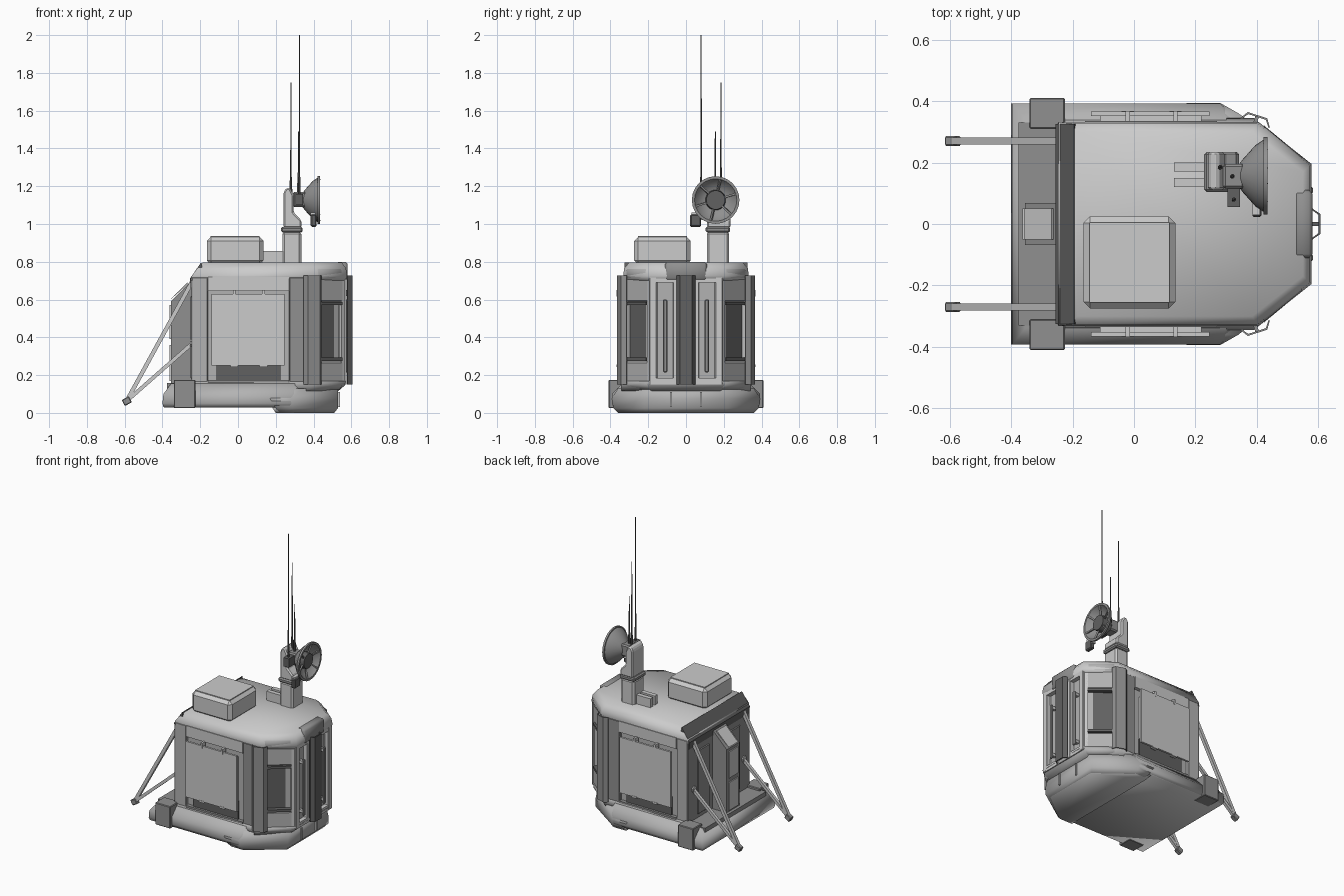
import bpy, bmesh, math
from mathutils import Vector, Matrix

if "Cube" in bpy.data.objects:
    bpy.data.objects.remove(bpy.data.objects["Cube"])

# Grey tones by part name; unlisted parts stay plain grey
TONES = {.12: ("nose_channel", "nose_center_strip", "window_glass", "window_sill", "sensor_box", "radio_box",
               "dish_hub", "antenna", "rear_roof_beam", "recess_floor"),
         .28: ("rear_corner_box", "corner_channel", "rear_wall", "side_front_post", "nose_cap", "mast_collar",
               "grab_handle", "rear_sill", "dish", "strut_foot", "rear_cabinet", "dark_rail"),
         .45: ("side_rear_post", "corner_upper_panel", "corner_lower_panel", "corner_brow", "corner_foot",
               "lower_skirt", "front_bumper", "hull", "base_sled"),
         1.0: ("belly_plate",)}


def finish(name, bm, bevel=0, smooth=0):
    """smooth: 0 flat, 1 by angle, 2 everywhere."""
    bmesh.ops.recalc_face_normals(bm, faces=bm.faces)
    for f in bm.faces:
        f.smooth = smooth == 2
    me = bpy.data.meshes.new(name)
    bm.to_mesh(me)
    bm.free()
    ob = bpy.data.objects.new(name, me)
    bpy.context.collection.objects.link(ob)
    for tone, keys in TONES.items():
        if name.startswith(keys):
            key = "grey_%d" % (tone * 100)
            mat = bpy.data.materials.get(key) or bpy.data.materials.new(key)
            mat.diffuse_color = (tone, tone, tone, 1)
            mat.use_nodes = True
            mat.node_tree.nodes["Principled BSDF"].inputs["Base Color"].default_value = mat.diffuse_color
            me.materials.append(mat)
            break
    if bevel:
        m = ob.modifiers.new("bevel", 'BEVEL')
        m.width, m.segments = bevel, 1
    if smooth == 1:
        bpy.context.view_layer.objects.active = ob
        ob.select_set(True)
        bpy.ops.object.shade_smooth_by_angle(angle=math.radians(35))
        ob.select_set(False)
    return ob


def loft(name, rings, bevel=0, smooth=0):
    """Closed skin through rings of equal point count."""
    bm = bmesh.new()
    vs = [[bm.verts.new(p) for p in r] for r in rings]
    n = len(vs[0])
    for a, b in zip(vs, vs[1:]):
        for i in range(n):
            j = (i + 1) % n
            bm.faces.new((a[i], a[j], b[j], b[i]))
    bm.faces.new(vs[0])
    bm.faces.new(vs[-1])
    return finish(name, bm, bevel, smooth)


def box(name, x, y, z, bevel=0, at=(0, 0), ang=0, smooth=0):
    """Box from ranges, optionally turned about z and moved to a point."""
    ring = lambda h: [(x[0], y[0], h), (x[1], y[0], h), (x[1], y[1], h), (x[0], y[1], h)]
    rot = Matrix.Rotation(ang, 3, 'Z')
    off = Vector((at[0], at[1], 0))
    return loft(name, [[rot @ Vector(p) + off for p in ring(h)] for h in z], bevel, smooth)


def prism_y(name, prof, y0, y1, bevel=0):
    return loft(name, [[(px, y, pz) for px, pz in prof] for y in (y0, y1)], bevel)


def rod(name, a, b, r, r2=None, n=8):
    a, b = Vector(a), Vector(b)
    q = (b - a).to_track_quat('Z', 'Y')
    ring = lambda c, rr: [c + q @ Vector((rr * math.cos(t), rr * math.sin(t), 0))
                          for t in (2 * math.pi * (i + .5) / n for i in range(n))]
    return loft(name, [ring(a, r), ring(b, r if r2 is None else r2)], smooth=1)


def plan(z, xr, yh, xc, xf, yf):
    """Hull outline: straight sides, chamfered front corners."""
    return [(xr, -yh, z), (xc, -yh, z), (xf, -yf, z), (xf, yf, z), (xc, yh, z), (xr, yh, z)]


# Base sled, front bumper, hull and roof
loft("base_sled", [plan(.032, -.395, .385, .27, .50, .20), plan(.05, -.40, .392, .28, .51, .20),
                   plan(.10, -.395, .392, .28, .51, .20), plan(.155, -.355, .34, .30, .51, .18)], smooth=2)
loft("front_bumper", [plan(.002, .22, .36, .30, .51, .20), plan(.025, .20, .385, .29, .53, .22),
                      plan(.075, .17, .394, .28, .53, .22), plan(.13, .23, .36, .34, .53, .20)], smooth=2)
loft("belly_plate_front", [plan(0, .20, .36, .295, .51, .195), plan(.03, .18, .38, .29, .52, .21)], smooth=2)
loft("belly_plate", [plan(.028, -.39, .38, .27, .50, .19), plan(.04, -.395, .386, .275, .505, .2)], smooth=2)
box("rear_sill", (-.375, -.24), (-.33, .33), (.13, .159))
loft("hull", [plan(.10, -.24, .31, .36, .52, .17), plan(.15, -.24, .31, .37, .545, .185),
              plan(.72, -.24, .31, .37, .545, .185)])
loft("lower_skirt", [plan(.115, -.24, .34, .37, .53, .18), plan(.145, -.245, .345, .39, .565, .19),
                     plan(.17, -.245, .33, .40, .575, .195)], smooth=2)
loft("roof", [plan(.70, -.25, .325, .40, .57, .19), plan(.725, -.245, .332, .405, .578, .195),
              plan(.765, -.215, .328, .40, .572, .19), plan(.797, -.185, .30, .385, .55, .17)], smooth=2)
box("nose_cap", (.52, .581), (-.11, .11), (.70, .80), .012, smooth=2)
prism_y("rear_roof_beam", [(-.25, .66), (-.255, .71), (-.195, .797), (-.19, .77), (-.23, .66)], -.325, .325)
for y in (-.08, .08):
    box("bumper_fin", (.51, .54), (y - .005, y + .005), (.03, .11))

# Both flanks
for s in (-1, 1):
    Y = lambda a, b: tuple(sorted((s * a, s * b)))
    box("side_rear_post", (-.245, -.16), Y(.30, .332), (.15, .72), .005)
    box("side_front_post", (.27, .38), Y(.30, .332), (.15, .72), .005)
    box("side_top_rail", (-.16, .27), Y(.30, .335), (.645, .72))
    box("dark_rail", (-.16, .27), Y(.30, .335), (.15, .175))
    box("recess_floor", (-.115, .225), Y(.305, .320), (.175, .30))
    box("side_panel", (-.14, .245), Y(.352, .366), (.25, .63))
    box("side_panel_backing", (-.11, .22), Y(.30, .353), (.28, .60))
    for x in (-.02, .135):
        box("panel_hinge", (x - .007, x + .007), Y(.33, .368), (.615, .65))
        box("panel_latch", (x - .02, x + .02), Y(.345, .368), (.243, .256))
    box("rear_corner_box", (-.34, -.225), Y(.31, .41), (.025, .175), .004)

    # Chamfered corner with window bay, local x is outward
    a, c = s * math.radians(50.5), (.481, s * .257)
    box("corner_upper_panel", (-.06, .004), (-.10, .10), (.585, .72), .01, c, a)
    box("corner_lower_panel", (-.06, .004), (-.10, .10), (.15, .275), .01, c, a)
    box("window_glass", (-.06, -.018), (-.09, .09), (.275, .59), 0, c, a)
    for z in (.275, .57):
        box("window_sill", (-.06, .012), (-.085, .085), (z, z + .017), 0, c, a)
    for t in (-.1, .1):
        box("window_post", (-.06, .004), (t - .017, t + .017), (.15, .72), 0, c, a)
    box("corner_brow", (-.06, .01), (-.095, .095), (.70, .775), .018, c, a, 2)
    box("corner_foot", (-.06, .008), (-.10, .10), (.125, .18), .018, c, a, 2)

    # Nose door frames with grab handles
    for y0, y1 in ((.045, .07), (.155, .195)):
        box("nose_frame_post", (.53, .575), Y(y0, y1), (.15, .725), .004)
    for z0, z1 in ((.15, .185), (.69, .725)):
        box("nose_frame_rail", (.53, .574), Y(.05, .19), (z0, z1))
    box("grab_handle", (.568, .582), Y(.098, .122), (.215, .60), .005)
    for z in (.235, .57):
        box("handle_mount", (.54, .572), Y(.10, .12), (z, z + .02))

    # Rear struts
    foot = (-.59, s * .27, .062)
    rod("upper_strut", (-.24, s * .27, .70), foot, .0155, n=4)
    rod("lower_strut", (-.24, s * .27, .37), foot, .014, n=4)
    rod("strut_mount", (-.235, s * .27, .37), (-.255, s * .27, .37), .022)
    f = box("strut_foot", (-.021, .021), (s * .27 - .016, s * .27 + .016), (-.018, .018), .004)
    f.location = (-.589, 0, .062)
    f.rotation_euler.y = -.5


# Vertical folded channels on the nose and front corners
def channel(name, x, y, ang):
    prof = [(-.025, -.05), (0, -.033), (0, .033), (-.025, .05), (-.029, .047),
            (-.006, .030), (-.006, -.030), (-.029, -.047)]
    rot = Matrix.Rotation(ang, 3, 'Z')
    loft(name, [[rot @ Vector((px, py, 0)) + Vector((x, y, z)) for px, py in prof] for z in (.15, .728)])
    for z in (.22, .62):
        box(name + "_bracket", (-.06, -.004), (-.006, .006), (z, z + .03), 0, (x, y), ang)


channel("nose_channel", .606, 0, 0)
box("nose_center_strip", (.53, .57), (-.045, .045), (.15, .72))
for s in (-1, 1):
    channel("corner_channel", .402, s * .354, s * math.radians(72))

# Rear door cabinet with sloped top, and wall panels
prism_y("rear_cabinet", [(-.23, .10), (-.355, .10), (-.355, .59), (-.25, .695), (-.23, .695)], -.068, .068)
for z0, z1 in ((.17, .36), (.39, .57)):
    box("cabinet_panel", (-.362, -.35), (-.05, .05), (z0, z1))
prism_y("cabinet_top_panel", [(-.352, .605), (-.358, .60), (-.268, .69), (-.262, .684)], -.05, .05)
for s in (-1, 1):
    box("rear_wall_sheet", (-.247, -.23), sorted((s * .06, s * .33)), (.15, .70))
    box("rear_wall_panel", (-.252, -.23), sorted((s * .10, s * .23)), (.18, .62), .006)

# Roof equipment box
box("roof_box", (-.165, .135), (-.275, .025), (.785, .932), .022)
box("roof_box_lid", (-.145, .115), (-.255, .005), (.92, .936))

# Mast
box("mast_base", (.235, .335), (.11, .228), (.785, .96), .012)
box("mast_collar", (.228, .342), (.104, .234), (.955, .985), .008)
prism_y("mast_head", [(.24, .98), (.335, .98), (.335, 1.02), (.295, 1.06), (.295, 1.15), (.275, 1.19),
                      (.255, 1.19), (.24, 1.165)], .11, .235, .008)
for y in (.12, .17):
    box("cable_duct", (.13, .245), (y, y + .03), (.785, .858))
box("dish_arm", (.29, .36), (.115, .195), (1.09, 1.17), .008)
box("radio_box", (.305, .345), (.055, .12), (1.10, 1.16))
box("sensor_arm", (.385, .41), (.03, .09), (1.02, 1.06))
box("sensor_box", (.385, .415), (.022, .08), (.985, 1.05), .006)

# Dish, revolved about the x axis
prof = [(.34, .035), (.355, .055), (.395, .10), (.422, .118), (.422, .126), (.435, .126),
        (.435, .112), (.41, .095), (.385, .055), (.385, .03)]
steps = 24
loft("dish", [[(px, .157 + r * math.cos(t), 1.127 + r * math.sin(t))
               for t in (2 * math.pi * i / steps for i in range(steps))] for px, r in prof], smooth=1)
rod("dish_hub", (.38, .157, 1.127), (.422, .157, 1.127), .055, .05, 16)
for i in range(6):
    t = math.pi / 3 * i + .3
    d = Vector((0, math.cos(t), math.sin(t)))
    o = Vector((.41, .157, 1.127))
    rod("dish_rib", o + d * .05, o + d * .115 + Vector((.02, 0, 0)), .007, n=4)

# Whip antennas
for x, y, z0, z1 in ((.325, .08, 1.10, 2.0), (.28, .185, 1.16, 1.75), (.32, .155, 1.15, 1.49)):
    rod("antenna_socket", (x, y, z0), (x, y, 1.25), .0085, .006)
    rod("antenna_whip", (x, y, 1.24), (x, y, z1), .0045, .0025, 6)
